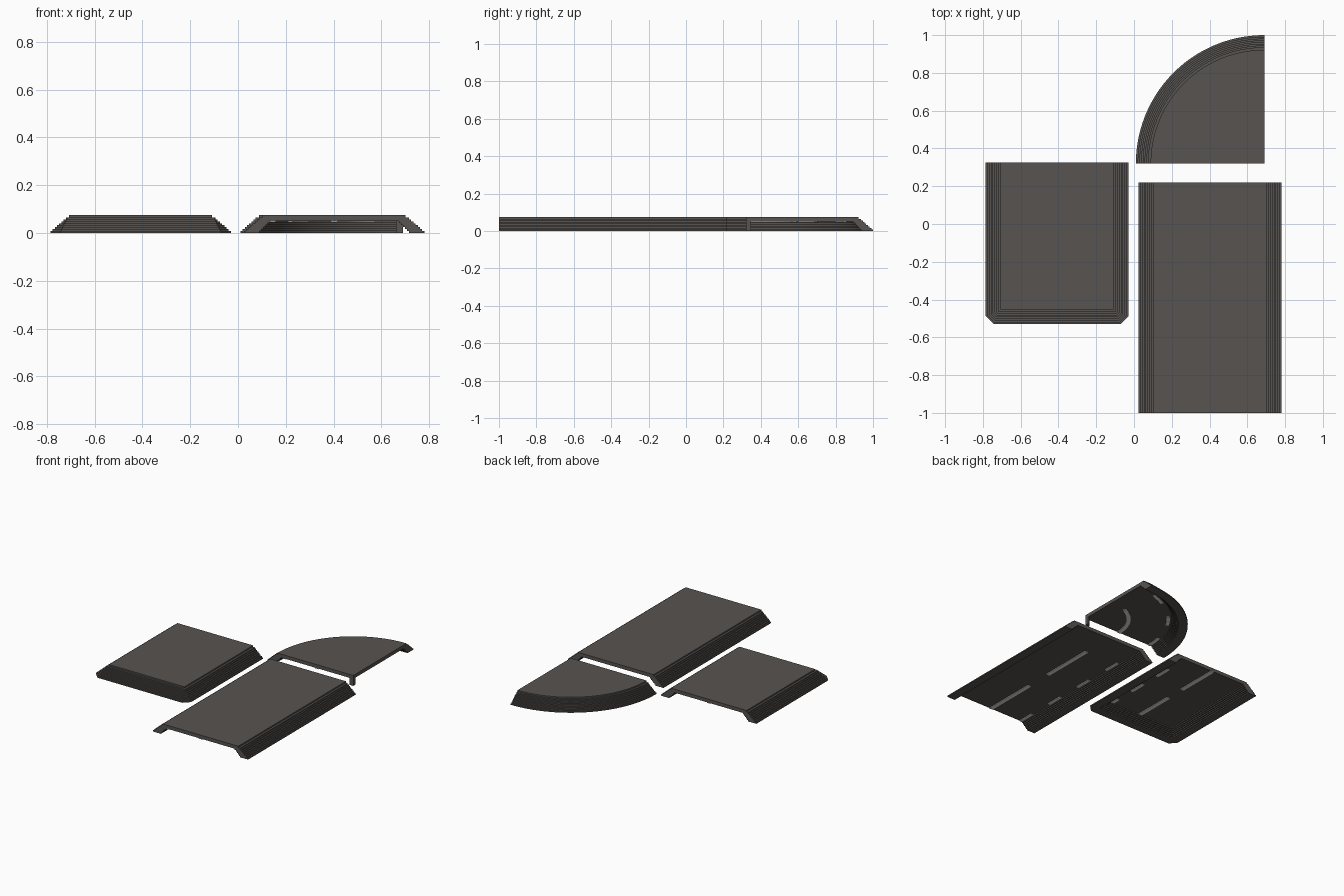
import bpy, bmesh, math

cube = bpy.data.objects.get("Cube")
if cube:
    bpy.data.objects.remove(cube, do_unlink=True)


def material(name, rgb):
    m = bpy.data.materials.new(name)
    m.use_nodes = True
    m.diffuse_color = (*rgb, 1)
    m.node_tree.nodes["Principled BSDF"].inputs["Base Color"].default_value = (*rgb, 1)
    return m


ASPHALT = material("asphalt_grey", (0.095, 0.088, 0.083))
WHITE = material("marking_white", (0.8, 0.8, 0.8))

TOP, CEIL = 0.075, 0.05      # road surface and underside heights


def sweep(name, outline, profile, mat):
    """Sweep a closed profile of (inset, z) points along outline(inset)."""
    bm = bmesh.new()
    rings = [[bm.verts.new((x, y, z)) for x, y in outline(d)] for d, z in profile]
    n, m = len(rings), len(rings[0])
    for i in range(n):
        a, b = rings[i], rings[(i + 1) % n]
        for j in range(m - 1):
            bm.faces.new((a[j], a[j + 1], b[j + 1], b[j]))
    bm.faces.new([r[0] for r in rings])
    bm.faces.new([r[-1] for r in reversed(rings)])
    bmesh.ops.remove_doubles(bm, verts=bm.verts, dist=0.00001)
    bmesh.ops.triangulate(bm, faces=[f for f in bm.faces if len(f.verts) > 4])
    bmesh.ops.recalc_face_normals(bm, faces=bm.faces)
    me = bpy.data.meshes.new(name)
    bm.to_mesh(me)
    bm.free()
    me.materials.append(mat)
    ob = bpy.data.objects.new(name, me)
    bpy.context.collection.objects.link(ob)
    return ob


def outer_steps():
    """Terraced embankment from the ground up to the road surface."""
    pts, n = [], 8
    for k in range(n):
        d = 0.064 * k / (n - 1)
        pts += [(d, 0.065 * k / n), (d, 0.065 * (k + 1) / n)]
    return pts + [(0.078, 0.065), (0.078, TOP)]


def inner_steps():
    """Terraced inside of the embankment, from the ceiling down to the ground."""
    pts, n = [], 6
    for k in range(n):
        d = 0.106 - 0.042 * k / (n - 1)
        pts += [(d, CEIL * (1 - k / n)), (d, CEIL * (1 - (k + 1) / n))]
    return pts


OUTER, INNER = outer_steps(), inner_steps()


# Straight road: full cross-section along y
SX0, SX1, SY0, SY1 = 0.025, 0.78, -1.0, 0.22
W = SX1 - SX0


def flip(pts):
    return [(W - d, z) for d, z in reversed(pts)]


sweep("straight_road", lambda d: [(SX0 + d, SY0), (SX0 + d, SY1)],
      OUTER + flip(OUTER) + flip(INNER) + INNER, ASPHALT)

# Curved road: half section turned a quarter circle, with a small corner post
CX, CY, R = 0.69, 0.32, 0.68
POST = 0.028


def arc(d, a0=0.0, a1=90.0, steps=40):
    r = R - d
    angles = [math.radians(a0 + (a1 - a0) * i / steps) for i in range(steps + 1)]
    return [(CX - r * math.cos(a), CY + r * math.sin(a)) for a in angles]


sweep("curved_road", arc,
      OUTER + [(R, TOP), (R, 0), (R - POST, 0), (R - POST, CEIL)] + INNER, ASPHALT)

# End road: half section swept round three sides with chamfered corners
EX0, EX1, EY0, EY1 = -0.785, -0.03, -0.53, 0.325
HALF = (EX1 - EX0) / 2


def three_sides(d):
    c = max(0.042 - 0.586 * d, 0.0)
    x0, x1, y0 = EX0 + d, EX1 - d, EY0 + d
    return [(x0, EY1), (x0, y0 + c), (x0 + c, y0),
            (x1 - c, y0), (x1, y0 + c), (x1, EY1)]


sweep("end_road", three_sides, OUTER + [(HALF, TOP), (HALF, CEIL)] + INNER, ASPHALT)


# Lane markings: thin plates on the underside
def plate(d, w):
    return [(d - w / 2, CEIL - 0.004), (d + w / 2, CEIL - 0.004),
            (d + w / 2, CEIL + 0.001), (d - w / 2, CEIL + 0.001)]


def dash(name, x, y0, y1, w):
    sweep(name, lambda d: [(x + d, y0), (x + d, y1)], plate(0, w), WHITE)


for i, y in enumerate((-1.0, -0.41)):
    dash(f"straight_centre_dash_{i}", 0.4025, y, y + 0.4, 0.028)
for i in range(4):
    y = -1.0 + 0.295 * i
    dash(f"straight_edge_dash_{i}", 0.145, y, y + 0.12, 0.022)
for i, (y0, y1) in enumerate(((-0.47, -0.13), (0.01, EY1))):
    dash(f"end_centre_dash_{i}", -0.4075, y0, y1, 0.028)
for i in range(3):
    y = -0.48 + 0.26 * i
    dash(f"end_edge_dash_{i}", -0.165, max(y, -0.42), y + 0.12, 0.022)

# Curved markings follow the same centre
sweep("curve_centre_dash", lambda d: arc(d, 0, 65, 16), plate(R - 0.2875, 0.028), WHITE)
for i in range(3):
    a = 31 * i
    sweep(f"curve_edge_dash_{i}", lambda d: arc(d, a, a + 12, 4),
          plate(R - 0.55, 0.022), WHITE)
